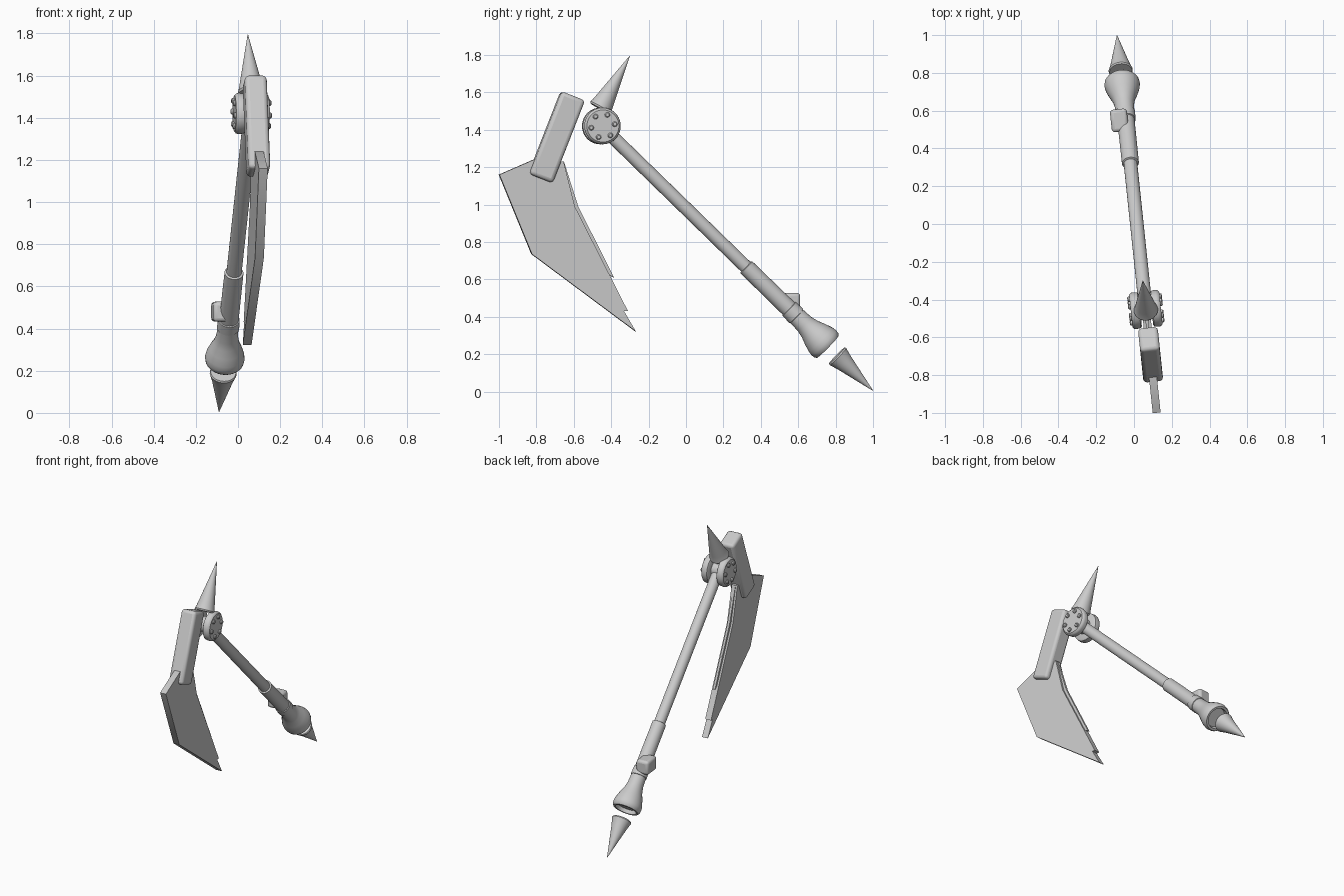
import bpy, bmesh, math
from mathutils import Matrix, Vector

if "Cube" in bpy.data.objects:
    bpy.data.objects.remove(bpy.data.objects["Cube"])

steel = bpy.data.materials.new("light_grey_steel")
steel.use_nodes = True
GREY = (0.6, 0.6, 0.6, 1)
steel.diffuse_color = GREY
steel.node_tree.nodes["Principled BSDF"].inputs["Base Color"].default_value = GREY

# The whole axe lies in one upright plane, turned slightly about z
AXE = Matrix.Translation((0.015, 0, 0)) @ Matrix.Rotation(math.radians(6), 4, 'Z')


def finish(name, bm, matrix, bevel=0.0, segments=3):
    bmesh.ops.recalc_face_normals(bm, faces=bm.faces)
    mesh = bpy.data.meshes.new(name)
    bm.to_mesh(mesh)
    bm.free()
    mesh.materials.append(steel)
    obj = bpy.data.objects.new(name, mesh)
    bpy.context.collection.objects.link(obj)
    obj.matrix_world = AXE @ matrix
    if bevel:
        mod = obj.modifiers.new("Bevel", 'BEVEL')
        mod.width, mod.segments = bevel, segments
    bpy.ops.object.select_all(action='DESELECT')
    obj.select_set(True)
    bpy.context.view_layer.objects.active = obj
    bpy.ops.object.shade_smooth_by_angle(angle=math.radians(35))
    return obj


def lathe(name, profile, start, direction, sides=32):
    """Turn (distance, radius) pairs around a line."""
    bm = bmesh.new()
    rings = [[bm.verts.new((r * math.cos(math.tau * i / sides),
                            r * math.sin(math.tau * i / sides), d))
              for i in range(sides)] for d, r in profile]
    for a, b in zip(rings, rings[1:]):
        for i in range(sides):
            j = (i + 1) % sides
            bm.faces.new((a[i], a[j], b[j], b[i]))
    bm.faces.new(rings[0])
    bm.faces.new(rings[-1])
    bmesh.ops.remove_doubles(bm, verts=bm.verts, dist=1e-5)
    turn = Vector(direction).to_track_quat('Z', 'Y').to_matrix().to_4x4()
    return finish(name, bm, Matrix.Translation(start) @ turn)


def box(name, centre, size, tilt=0.0, bevel=0.02):
    bm = bmesh.new()
    bmesh.ops.create_cube(bm, size=1, matrix=Matrix.Diagonal((*size, 1)))
    return finish(name, bm, Matrix.Translation(centre) @ Matrix.Rotation(tilt, 4, 'X'), bevel)


def plate(name, outline, thickness):
    """Extrude a (y, z) outline evenly to both sides."""
    bm = bmesh.new()
    face = bm.faces.new([bm.verts.new((-thickness / 2, y, z)) for y, z in outline])
    new = bmesh.ops.extrude_face_region(bm, geom=[face])["geom"]
    bmesh.ops.translate(bm, vec=(thickness, 0, 0),
                        verts=[v for v in new if isinstance(v, bmesh.types.BMVert)])
    return finish(name, bm, Matrix())


hub = Vector((0, -0.455, 1.42))
butt = Vector((0, 1.005, 0.005))
along = (butt - hub).normalized()
length = (butt - hub).length

# Handle: shaft, sleeve, collar, hollow pommel bell and end spike
lathe("shaft", [(0.0, 0.036), (1.45, 0.036)], hub, along)
lathe("grip_sleeve", [(1.08, 0.034), (1.085, 0.045), (1.44, 0.046)], hub, along)
lathe("collar", [(1.40, 0.04), (1.405, 0.051), (1.46, 0.053), (1.465, 0.04)], hub, along)
lathe("pommel_bell", [(1.43, 0.048), (1.52, 0.052), (1.56, 0.061), (1.60, 0.077),
                      (1.64, 0.09), (1.665, 0.094), (1.685, 0.091), (1.695, 0.084),
                      (1.695, 0.07), (1.67, 0.065)], hub, along)
lathe("butt_spike", [(0, 0.001), (0.215, 0.05), (0.25, 0.06),
                     (0.262, 0.064), (0.27, 0.06)], butt, -along)

# Raised latch on the side of the grip
box("grip_latch", (-0.035, 0.555, 0.48), (0.09, 0.12, 0.095), 0, 0.018)

# Top spike
top_tip = Vector((0, -0.302, 1.795))
lathe("top_spike", [(0, 0.001), (0.27, 0.053), (0.30, 0.059),
                    (0.315, 0.064), (0.325, 0.06)], top_tip, (0, -0.15, -0.265))

# Hinge: a pair of riveted discs on a pin
lathe("hinge_pin", [(-0.04, 0.05), (0.04, 0.05)], hub, (1, 0, 0))
for side, word in ((-1, "right"), (1, "left")):
    lathe(word + "_hinge_disc", [(0.03, 0.085), (0.036, 0.095), (0.06, 0.098),
                                 (0.072, 0.095), (0.08, 0.086)], hub, (side, 0, 0), 40)
    for i in range(6):
        a = math.tau * i / 6 + 0.15
        spot = hub + Vector((0, math.cos(a), math.sin(a))) * 0.064
        lathe(word + "_rivet", [(0.075, 0.014), (0.087, 0.014), (0.092, 0.009)],
              spot, (side, 0, 0), 12)

# Head block holding the blade
box("head_block", (0, -0.696, 1.36), (0.105, 0.135, 0.475), -math.radians(21.5), 0.02)

# Blade with a notched point and a thin cutting strip along the inner edge
plate("blade", [(-1.005, 1.16), (-0.82, 1.24), (-0.66, 1.23), (-0.6, 0.99),
                (-0.314, 0.43), (-0.335, 0.43), (-0.272, 0.322), (-0.83, 0.735)], 0.042)
plate("cutting_strip", [(-0.68, 1.23), (-0.657, 1.23), (-0.58, 0.99),
                        (-0.388, 0.61), (-0.42, 0.625), (-0.62, 0.99)], 0.016)

# Small studs along the inner edge
edge = [Vector((0, -0.655, 1.20)), Vector((0, -0.583, 0.98)), Vector((0, -0.42, 0.66))]
for a, b in zip(edge, edge[1:]):
    for i in range(7):
        box("edge_stud", a.lerp(b, i / 7), (0.01, 0.01, 0.014), 0, 0.002)
